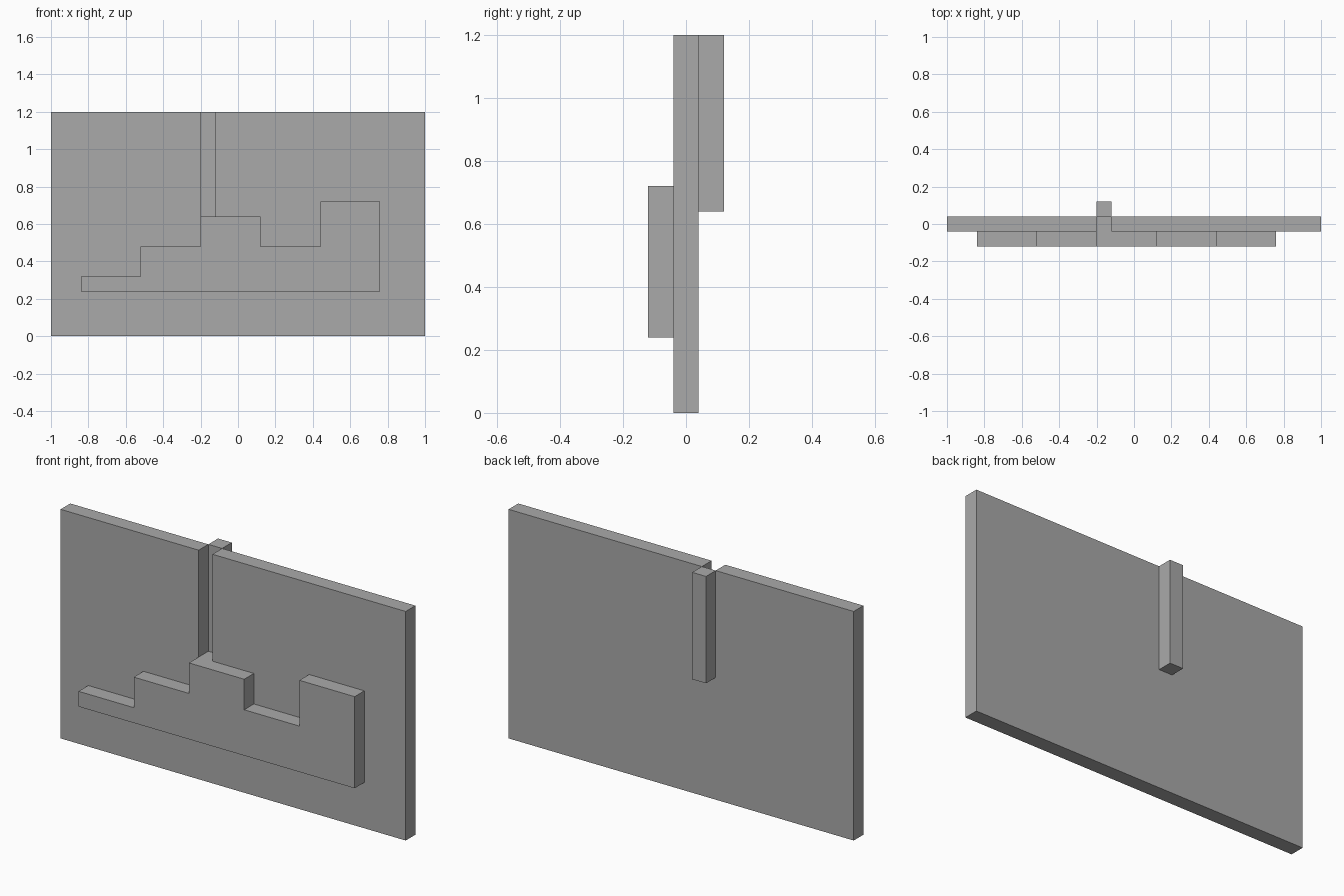
import bpy
import bmesh

if "Cube" in bpy.data.objects:
    bpy.data.objects.remove(bpy.data.objects["Cube"])

grey = bpy.data.materials.new("plain grey")
grey.diffuse_color = (0.4, 0.4, 0.4, 1)
grey.use_nodes = True
grey.node_tree.nodes["Principled BSDF"].inputs["Base Color"].default_value = grey.diffuse_color


def extrude_profile(name, profile, y_front, y_back):
    """Extrude a front-facing (x, z) outline along y."""
    bm = bmesh.new()
    face = bm.faces.new([bm.verts.new((x, y_front, z)) for x, z in profile])
    result = bmesh.ops.extrude_face_region(bm, geom=[face])
    moved = [v for v in result["geom"] if isinstance(v, bmesh.types.BMVert)]
    bmesh.ops.translate(bm, verts=moved, vec=(0, y_back - y_front, 0))
    bmesh.ops.recalc_face_normals(bm, faces=bm.faces)
    mesh = bpy.data.meshes.new(name)
    bm.to_mesh(mesh)
    bm.free()
    mesh.materials.append(grey)
    obj = bpy.data.objects.new(name, mesh)
    bpy.context.collection.objects.link(obj)
    return obj


TOP, SLOT_BOTTOM = 1.2, 0.64
SLOT_LEFT, SLOT_RIGHT = -0.2, -0.12

# Upright panel with a narrow slot open at the top edge
extrude_profile("slotted_panel", [
    (-1, 0), (1, 0), (1, TOP),
    (SLOT_RIGHT, TOP), (SLOT_RIGHT, SLOT_BOTTOM),
    (SLOT_LEFT, SLOT_BOTTOM), (SLOT_LEFT, TOP), (-1, TOP)], -0.04, 0.04)

# Raised stepped relief on the front: equal-width columns of varying height
step_tops = [0.32, 0.48, 0.64, 0.48, 0.72]
left, width, base = -0.84, 0.32, 0.24
outline = [(left, base)]
for i, z in enumerate(step_tops):
    outline += [(left + i * width, z), (left + (i + 1) * width, z)]
outline.append((left + len(step_tops) * width, base))
extrude_profile("stepped_relief", outline, -0.12, -0.04)

# Square post covering the slot at the back
extrude_profile("back_post", [
    (SLOT_LEFT, SLOT_BOTTOM), (SLOT_RIGHT, SLOT_BOTTOM),
    (SLOT_RIGHT, TOP), (SLOT_LEFT, TOP)], 0.04, 0.12)
